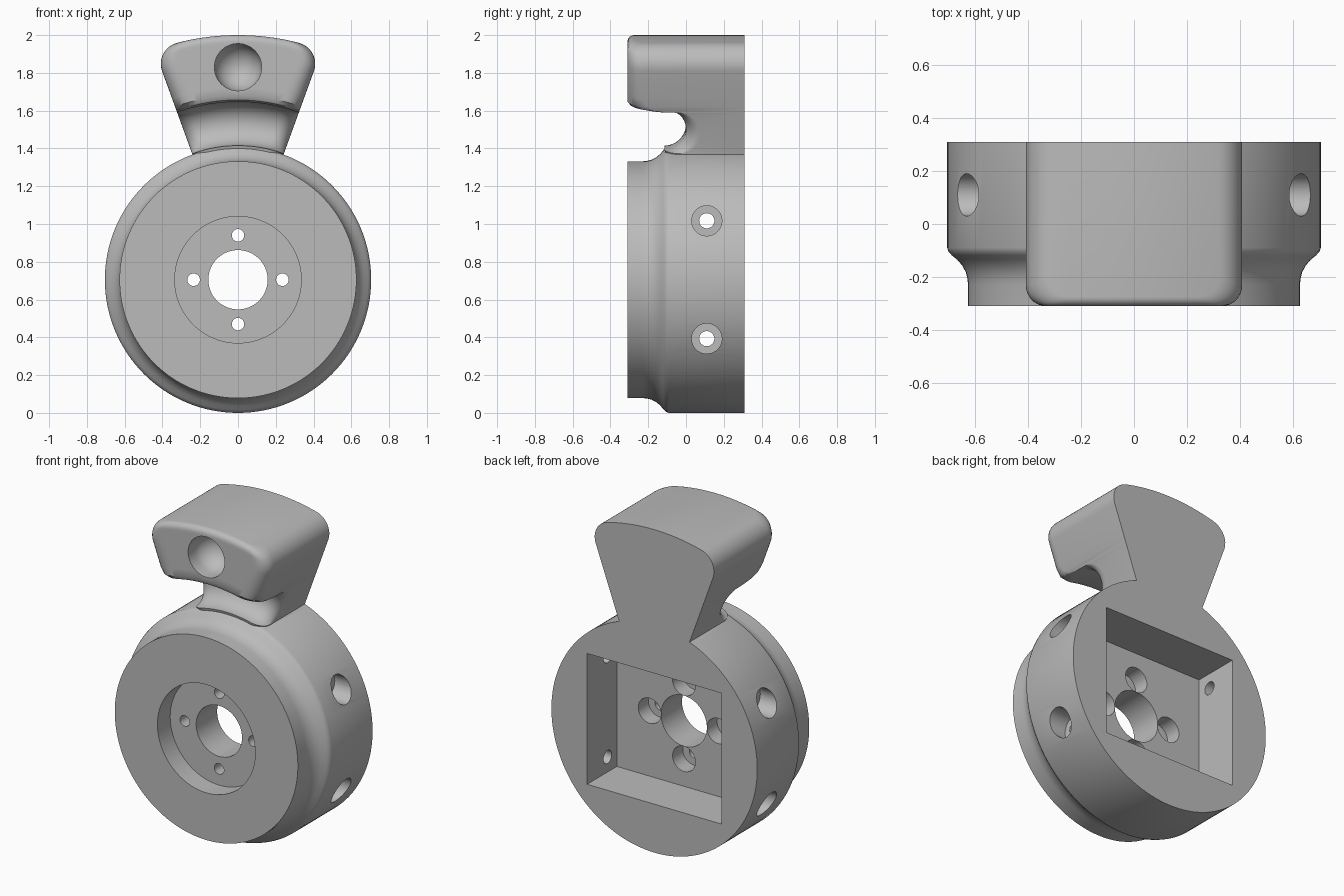
import bpy, bmesh, math
from mathutils import Matrix, Vector

cube = bpy.data.objects.get("Cube")
if cube:
    bpy.data.objects.remove(cube, do_unlink=True)

HUB = 0.705      # hub radius and axis height
BACK = 0.31      # back plane; the front plane is its mirror
TOP = 1.295      # outer radius of the grip, measured from the hub axis
SPREAD = math.radians(20)

grey = bpy.data.materials.new("plain_grey")
grey.use_nodes = True
grey.diffuse_color = (0.5, 0.5, 0.5, 1)
grey.node_tree.nodes["Principled BSDF"].inputs["Base Color"].default_value = (0.5, 0.5, 0.5, 1)


def finish(bm, name):
    bmesh.ops.recalc_face_normals(bm, faces=bm.faces)
    mesh = bpy.data.meshes.new(name)
    bm.to_mesh(mesh)
    bm.free()
    mesh.materials.append(grey)
    obj = bpy.data.objects.new(name, mesh)
    bpy.context.collection.objects.link(obj)
    return obj


def lathe(name, profile, steps=48, place=Matrix()):
    """Spin (radius, y) points around the y axis into a closed solid."""
    bm = bmesh.new()
    verts = [bm.verts.new((r, y, 0)) for r, y in profile]
    edges = [bm.edges.new(pair) for pair in zip(verts, verts[1:])]
    bmesh.ops.spin(bm, geom=verts + edges, cent=(0, 0, 0), axis=(0, 1, 0),
                   angle=math.tau, steps=steps)
    bmesh.ops.remove_doubles(bm, verts=bm.verts, dist=1e-5)
    bm.transform(place)
    return finish(bm, name)


def stepped(name, r1, r2, start, shoulder, end, place, steps=40):
    """Cutter with radius r1 up to the shoulder and r2 beyond it."""
    return lathe(name, [(0, start), (r1, start), (r1, shoulder),
                        (r2, shoulder), (r2, end), (0, end)], steps, place)


def combine(target, other, operation):
    mod = target.modifiers.new(operation.title(), "BOOLEAN")
    mod.operation = operation
    mod.solver = "EXACT"
    mod.object = other
    bpy.context.view_layer.objects.active = target
    bpy.ops.object.modifier_apply(modifier=mod.name)
    bpy.data.objects.remove(other, do_unlink=True)


def at(x, y, z):
    return Matrix.Translation((x, y, z))


# Hub: a drum with a curved step down to its smaller front
hub = lathe("hub_and_grip", [
    (0, BACK), (HUB, BACK), (HUB, -0.09), (0.7, -0.105), (0.688, -0.118),
    (0.667, -0.135), (0.648, -0.157), (0.635, -0.182), (0.628, -0.21),
    (0.627, -0.23), (0.627, -BACK), (0, -BACK)], 128, at(0, 0, HUB))


# Grip sections from the hub outwards: radius, half angle, front y, corner radius
def grip_sections():
    sections = [(0.62, SPREAD, -0.09, 0.08)]
    groove = 0.115
    for i in range(17):          # round finger groove
        a = math.pi * i / 16
        sections.append((0.825 - groove * math.cos(a), SPREAD,
                         groove * (math.sin(a) - 1), 0.08))
    # rounded underside of the head
    sections += [(0.942, SPREAD, -0.27, 0.17), (0.952, SPREAD, -0.297, 0.13),
                 (0.975, SPREAD, -BACK, 0.1), (1.02, SPREAD, -BACK, 0.08)]
    corner, edge = 0.115, 0.035
    mid = TOP - corner           # centre of the rounded top corner
    tilt = SPREAD - math.asin(corner / mid)
    low = math.sqrt(mid ** 2 - corner ** 2)
    for i in range(13):
        r = low + (TOP - low) * math.sin(math.pi / 2 * i / 12)
        cosine = (r * r + mid * mid - corner * corner) / (2 * r * mid)
        e = min(edge, max(0, r - TOP + edge))
        front = -BACK + edge - math.sqrt(edge ** 2 - e ** 2)
        sections.append((r, tilt + math.acos(min(1, cosine)), front, 0.08))
    return sections


def build_grip(columns=32):
    bm = bmesh.new()
    front, back = [], []
    for r, half, y, c in grip_sections():
        f_row, b_row = [], []
        for i in range(columns + 1):
            a = half * math.sin(math.pi * (i / columns - 0.5))
            inset = max(0, c - r * (half - abs(a)))
            y_front = y + c - math.sqrt(max(0, c * c - inset * inset))
            x, z = r * math.sin(a), HUB + r * math.cos(a)
            f_row.append(bm.verts.new((x, y_front, z)))
            b_row.append(bm.verts.new((x, BACK, z)))
        front.append(f_row)
        back.append(b_row)

    def strip(a, b):
        for i in range(len(a) - 1):
            bm.faces.new((a[i], a[i + 1], b[i + 1], b[i]))

    for grid in (front, back):
        for lower, upper in zip(grid, grid[1:]):
            strip(lower, upper)
    for k in (0, -1):
        strip(front[k], back[k])                                    # caps
        strip([row[k] for row in front], [row[k] for row in back])  # sides
    return finish(bm, "grip")


combine(hub, build_grip(), "UNION")

# Rectangular pocket in the back
bm = bmesh.new()
bmesh.ops.create_cube(bm, size=1, matrix=at(0, 0.22, HUB) @ Matrix.Diagonal((0.92, 0.4, 0.81, 1)))
combine(hub, finish(bm, "pocket_cutter"), "DIFFERENCE")

# Front recess and centre bore
combine(hub, stepped("bore_cutter", 0.335, 0.157, -0.4, -0.185, 0.1, at(0, 0, HUB), 80), "DIFFERENCE")

# Four bolt holes, counterbored from the pocket
for i in range(4):
    a = math.pi / 2 * i
    spot = at(0.235 * math.cos(a), 0, HUB + 0.235 * math.sin(a))
    combine(hub, stepped("bolt_cutter", 0.033, 0.078, -0.25, -0.08, 0.1, spot), "DIFFERENCE")

# Side screw holes, counterbored from outside
for side in (1, -1):
    for dz in (-0.312, 0.312):
        spot = at(0, 0.11, HUB + dz) @ Matrix.Rotation(-side * math.pi / 2, 4, "Z")
        combine(hub, stepped("screw_cutter", 0.04, 0.08, 0.4, 0.53, 0.85, spot), "DIFFERENCE")

# Round-bottomed socket in the front of the grip
R = 0.125
bowl = [(R * math.cos(t), R * math.sin(t) - 0.25)
        for t in [math.pi / 2 * i / 12 for i in range(12)]]
socket = lathe("socket_cutter", [(0, -0.4), (R, -0.4)] + bowl + [(0, R - 0.25)], 48, at(0, 0, 1.83))
combine(hub, socket, "DIFFERENCE")

# Smooth shading with crisp edges
for o in bpy.context.selected_objects:
    o.select_set(False)
hub.select_set(True)
bpy.context.view_layer.objects.active = hub
bpy.ops.object.shade_smooth_by_angle(angle=math.radians(30))
